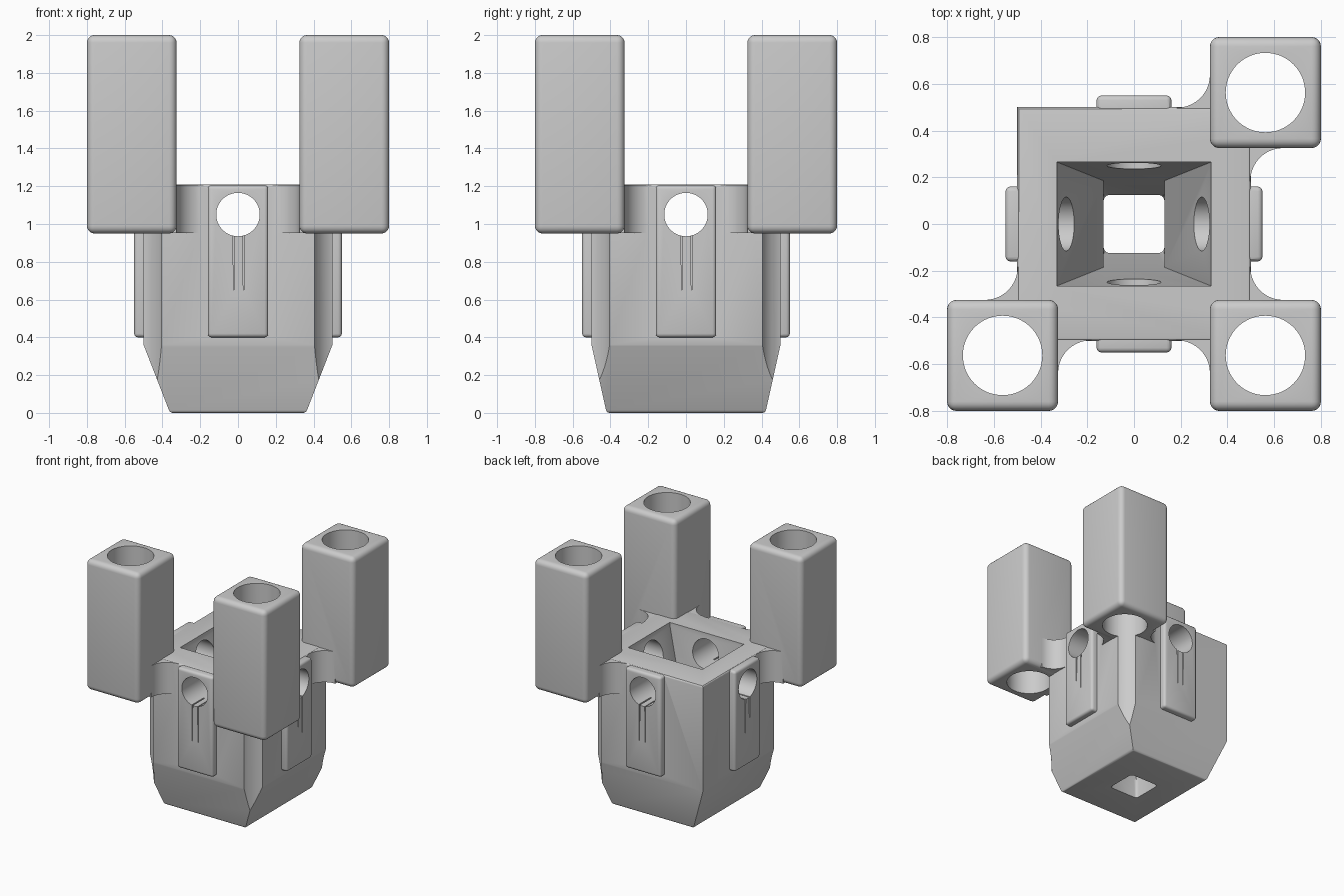
import bpy, bmesh, math
from mathutils import Matrix

if "Cube" in bpy.data.objects:
    bpy.data.objects.remove(bpy.data.objects["Cube"])

grey = bpy.data.materials.new("light grey")
grey.diffuse_color = (0.6, 0.6, 0.6, 1)
grey.use_nodes = True
grey.node_tree.nodes["Principled BSDF"].inputs["Base Color"].default_value = grey.diffuse_color


def make(name, bm):
    bmesh.ops.recalc_face_normals(bm, faces=bm.faces[:])
    me = bpy.data.meshes.new(name)
    bm.to_mesh(me)
    bm.free()
    me.materials.append(grey)
    ob = bpy.data.objects.new(name, me)
    bpy.context.collection.objects.link(ob)
    return ob


def loft(name, rings, bevel=0, segs=3, keep=None):
    """Closed solid through rings of equal point count, optionally rounded."""
    bm = bmesh.new()
    loops = [[bm.verts.new(p) for p in r] for r in rings]
    n = len(loops[0])
    for a, b in zip(loops, loops[1:]):
        for i in range(n):
            j = (i + 1) % n
            bm.faces.new((a[i], a[j], b[j], b[i]))
    bm.faces.new(loops[0][::-1])
    bm.faces.new(loops[-1])
    bmesh.ops.recalc_face_normals(bm, faces=bm.faces[:])
    if bevel:
        edges = [e for e in bm.edges if keep is None or keep(e)]
        bmesh.ops.bevel(bm, geom=edges, offset=bevel, segments=segs,
                        profile=0.5, affect='EDGES')
    return make(name, bm)


def rect(hx, hy, z, cx=0, cy=0):
    return [(cx + sx * hx, cy + sy * hy, z)
            for sx, sy in ((-1, -1), (1, -1), (1, 1), (-1, 1))]


def tube(name, r, length, matrix):
    bm = bmesh.new()
    bmesh.ops.create_cone(bm, cap_ends=True, segments=64, radius1=r, radius2=r,
                          depth=length, matrix=matrix)
    return make(name, bm)


def combine(target, tool, op):
    mod = target.modifiers.new(op.lower(), 'BOOLEAN')
    mod.operation, mod.solver, mod.object = op, 'EXACT', tool
    bpy.context.view_layer.objects.active = target
    bpy.ops.object.modifier_apply(modifier=mod.name)
    bpy.data.objects.remove(tool)


# Main block with tapered foot and softly rounded rims
holder = loft("holder_body",
              [rect(0.36, 0.42, 0), rect(0.5, 0.5, 0.36), rect(0.5, 0.5, 1.21)],
              0.015, 3,
              lambda e: all(v.co.z > 1.2 for v in e.verts) or all(v.co.z < 0.01 for v in e.verts))

# Raised side plates
for k in range(4):
    c, s = ((0, -1), (1, 0), (0, 1), (-1, 0))[k]
    hx, hy = (0.16, 0.075) if c == 0 else (0.075, 0.16)
    plate = loft("side_plate", [rect(hx, hy, z, c * 0.475, s * 0.475) for z in (0.4, 1.206)], 0.02)
    combine(holder, plate, 'UNION')

# Three corner towers on concave arms
corners = ((1, 1), (1, -1), (-1, -1))
for sx, sy in corners:
    half = [(0.185 + 0.14 * math.sin(a), 0.638 - 0.14 * math.cos(a))
            for a in (math.pi / 2 * i / 10 for i in range(11))]
    outline = half + [(0.45, 0.638), (0.638, 0.45)] + [(y, x) for x, y in half[::-1]]
    outline += [(0.4, 0.185), (0.4, 0.4), (0.185, 0.4)]
    arm = loft("arm", [[(sx * x, sy * y, z) for x, y in outline] for z in (0.953, 1.207)])
    combine(holder, arm, 'UNION')
    tower = loft("tower", [rect(0.2375, 0.2375, z, sx * 0.5625, sy * 0.5625) for z in (0.95, 2)],
                 0.04, 5)
    combine(holder, tower, 'UNION')

# Bores through the towers, grooving the block corners below
for sx, sy in corners:
    bore = tube("bore", 0.17, 2.4, Matrix.Translation((sx * 0.5625, sy * 0.5625, 1.0)))
    combine(holder, bore, 'DIFFERENCE')

# Funnel cavity with a square outlet
funnel = loft("funnel", [rect(0.13, 0.125, -0.1), rect(0.13, 0.125, 0.15), rect(0.13, 0.185, 0.5),
                         rect(0.33, 0.265, 1.19), rect(0.33, 0.265, 1.3)], 0.025, 3,
              lambda e: all(v.co.z < 0.2 for v in e.verts)
              and abs(e.verts[0].co.z - e.verts[1].co.z) > 0.1)
combine(holder, funnel, 'DIFFERENCE')

# Cross holes and the fine tapered slits beneath them
for axis, angle in (('X', 0), ('Y', math.pi / 2)):
    turn = Matrix.Rotation(angle, 4, 'Z')
    hole = tube("cross_hole", 0.115, 1.4,
                Matrix.Translation((0, 0, 1.05)) @ turn @ Matrix.Rotation(math.pi / 2, 4, 'X'))
    combine(holder, hole, 'DIFFERENCE')
    for side in (-1, 1):
        for x in (-0.022, 0.03):
            slit = loft("slit", [rect(w, 0.1, z, x, side * 0.5) for w, z in ((0.002, 0.65), (0.005, 1.0))])
            slit.data.transform(turn)
            combine(holder, slit, 'DIFFERENCE')

# Smooth the round parts, keep edges crisp
holder.select_set(True)
bpy.context.view_layer.objects.active = holder
bpy.ops.object.shade_smooth_by_angle(angle=math.radians(30))
